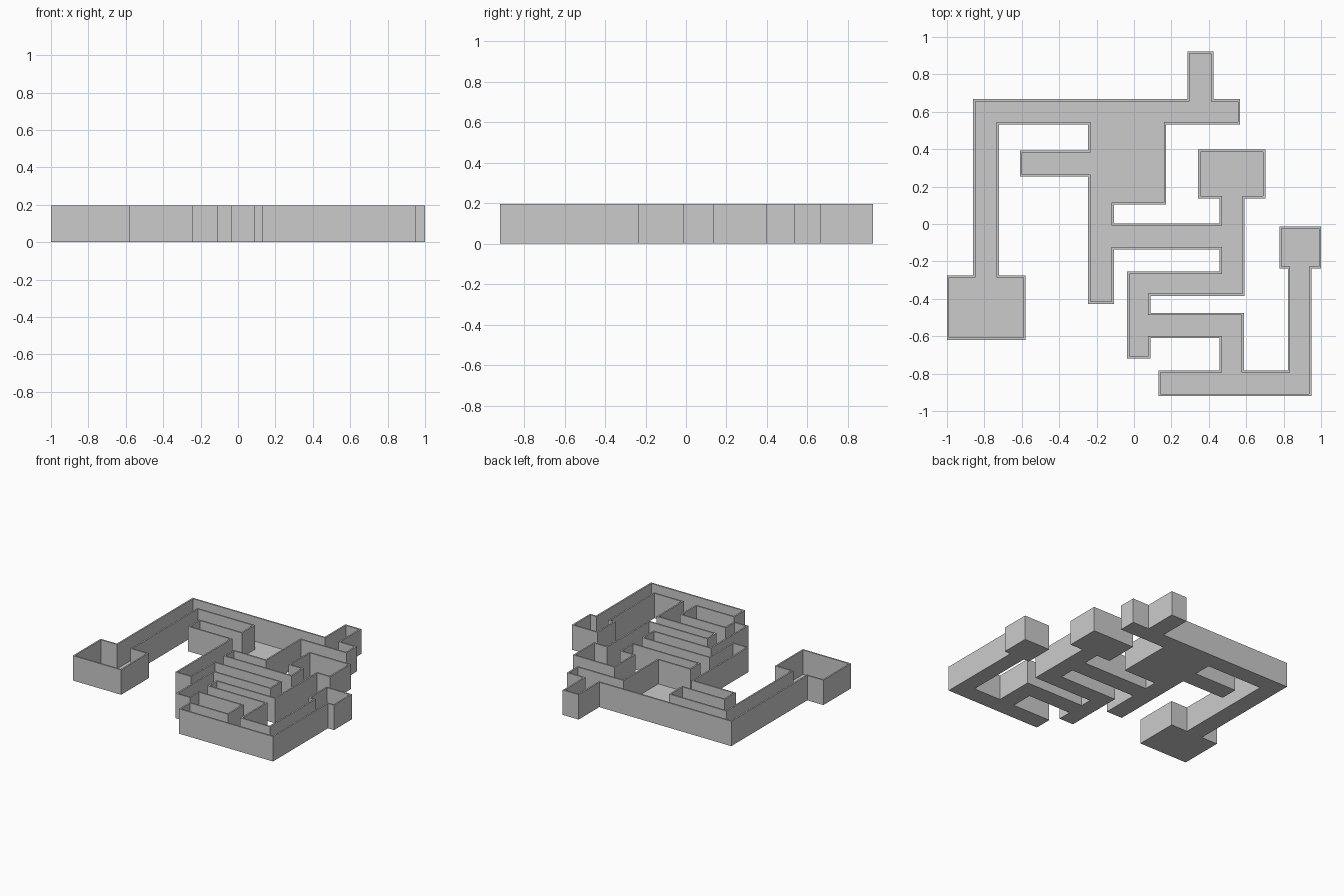
import bpy, bmesh

if "Cube" in bpy.data.objects:
    bpy.data.objects.remove(bpy.data.objects["Cube"])

HEIGHT, FLOOR, WALL = 0.195, 0.005, 0.012

# Rooms and corridors as rectangles: x0, x1, y0, y1
AREAS = [
    (-1.00, -0.58, -0.62, -0.275),    # left room
    (-0.86, -0.722, -0.275, 0.667),   # left corridor
    (-0.86, 0.567, 0.533, 0.667),     # back corridor
    (0.286, 0.424, 0.667, 0.923),     # back stub
    (-0.245, 0.172, 0.103, 0.533),    # central hall
    (-0.61, -0.245, 0.253, 0.393),    # hall side alcove
    (-0.245, -0.107, -0.427, 0.103),  # hall south corridor
    (-0.107, 0.458, -0.135, 0.003),   # middle cross corridor
    (0.458, 0.592, -0.384, 0.137),    # east corridor
    (0.343, 0.703, 0.137, 0.397),     # north-east room
    (-0.037, 0.458, -0.384, -0.255),  # zigzag upper run
    (-0.037, 0.087, -0.720, -0.384),  # zigzag drop
    (0.087, 0.588, -0.61, -0.475),    # zigzag lower run
    (0.458, 0.588, -0.783, -0.61),    # zigzag exit
    (0.13, 0.948, -0.92, -0.783),     # front corridor
    (0.823, 0.948, -0.783, -0.238),   # far right corridor
    (0.777, 1.00, -0.238, -0.013),    # right room
]


def plan_face(bm, areas):
    """Union the rectangles into one flat polygon."""
    xs = sorted({v for a in areas for v in a[:2]})
    ys = sorted({v for a in areas for v in a[2:]})
    for x0, x1 in zip(xs, xs[1:]):
        for y0, y1 in zip(ys, ys[1:]):
            cx, cy = (x0 + x1) / 2, (y0 + y1) / 2
            if any(a[0] < cx < a[1] and a[2] < cy < a[3] for a in areas):
                bm.faces.new([bm.verts.new((x, y, 0)) for x, y in
                              ((x0, y0), (x1, y0), (x1, y1), (x0, y1))])
    bmesh.ops.remove_doubles(bm, verts=bm.verts[:], dist=1e-5)
    bmesh.ops.dissolve_limit(bm, angle_limit=0.01, verts=bm.verts[:], edges=bm.edges[:])


def raise_faces(bm, faces, dz):
    """Extrude a face region upward and return its new top faces."""
    geom = bmesh.ops.extrude_face_region(bm, geom=faces)["geom"]
    verts = [g for g in geom if isinstance(g, bmesh.types.BMVert)]
    bmesh.ops.translate(bm, verts=verts, vec=(0, 0, dz))
    return [g for g in geom if isinstance(g, bmesh.types.BMFace)]


# Floor slab with a thin wall rim around the whole plan
bm = bmesh.new()
plan_face(bm, AREAS)
bottom = bm.faces[:]
tops = raise_faces(bm, bottom, FLOOR)
if not any(f.is_valid and all(abs(v.co.z) < 1e-6 for v in f.verts) for f in bm.faces):
    bmesh.ops.holes_fill(bm, edges=[e for e in bm.edges if e.is_boundary], sides=0)
rim = bmesh.ops.inset_region(bm, faces=tops, thickness=WALL,
                             use_boundary=True, use_even_offset=True)["faces"]
walls = raise_faces(bm, rim, HEIGHT - FLOOR)
bmesh.ops.delete(bm, geom=[f for f in rim if f.is_valid], context='FACES_ONLY')
bmesh.ops.dissolve_limit(bm, angle_limit=0.01, verts=bm.verts[:], edges=bm.edges[:],
                         delimit={'NORMAL'})
bmesh.ops.recalc_face_normals(bm, faces=bm.faces[:])

mesh = bpy.data.meshes.new("maze_floor_and_walls")
bm.to_mesh(mesh)
bm.free()
bpy.context.collection.objects.link(bpy.data.objects.new("maze_floor_and_walls", mesh))
